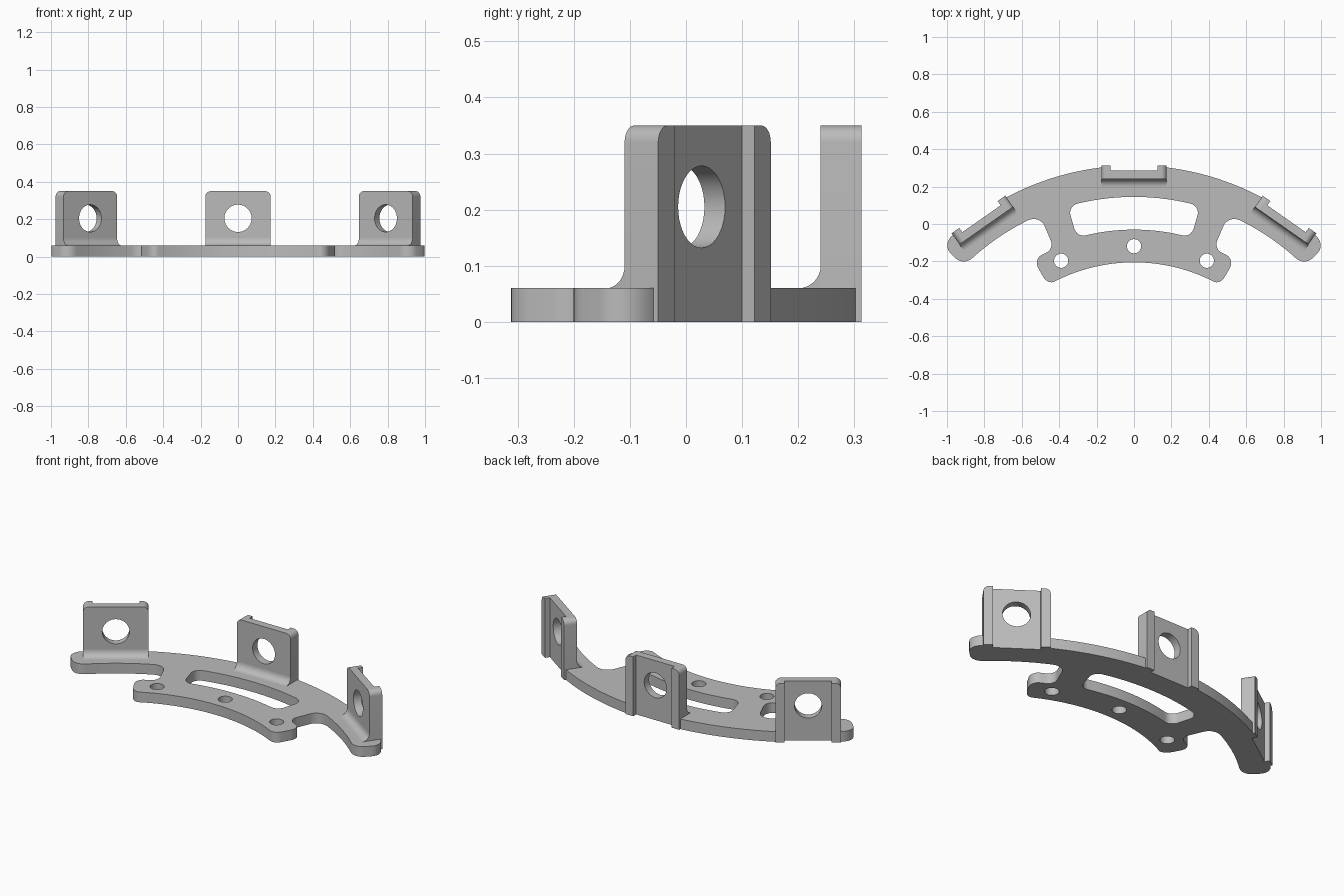
import bpy, bmesh, math
from mathutils import Matrix, Vector

if "Cube" in bpy.data.objects:
    bpy.data.objects.remove(bpy.data.objects["Cube"])

CY, MID = -1.137, 1.2          # arc centre and reference radius
THICK, TOP, HALF = 0.06, 0.35, 0.175
FRONT, WEB, BACK = 0.24, 0.285, 0.313

grey = bpy.data.materials.new("plain grey")
grey.use_nodes = True
grey.diffuse_color = (0.5, 0.5, 0.5, 1)
grey.node_tree.nodes["Principled BSDF"].inputs["Base Color"].default_value = (0.5, 0.5, 0.5, 1)


def rounded(corners, steps=8):
    """Fillet the corners (x, y, radius) of a right-angled outline."""
    out = []
    for i, (x, y, r) in enumerate(corners):
        p = Vector((x, y))
        a = (Vector(corners[i - 1][:2]) - p).normalized() * r
        b = (Vector(corners[(i + 1) % len(corners)][:2]) - p).normalized() * r
        if r == 0:
            out.append(p)
            continue
        for k in range(steps + 1):
            t = k / steps * math.pi / 2
            out.append(p + a * (1 - math.sin(t)) + b * (1 - math.cos(t)))
    return out


def bend(points):
    """Wrap an outline (arc length, radius) around the arc centre."""
    out = []
    for i, p in enumerate(points):
        q = points[(i + 1) % len(points)]
        n = max(1, math.ceil(abs(q.x - p.x) / 0.04))
        for k in range(n):
            u, r = p.lerp(q, k / n)
            out.append((r * math.sin(u / MID), CY + r * math.cos(u / MID)))
    return out


def polar(corners):
    return [(math.radians(a) * MID, r, f) for a, r, f in corners]


def prism(name, points, low, high, matrix=Matrix()):
    bm = bmesh.new()
    base = bm.faces.new([bm.verts.new((p[0], p[1], low)) for p in points])
    side = bmesh.ops.extrude_face_region(bm, geom=[base])["geom"]
    moved = [v for v in side if isinstance(v, bmesh.types.BMVert)]
    bmesh.ops.translate(bm, verts=moved, vec=(0, 0, high - low))
    bmesh.ops.transform(bm, matrix=matrix, verts=bm.verts)
    bmesh.ops.recalc_face_normals(bm, faces=bm.faces)
    mesh = bpy.data.meshes.new(name)
    bm.to_mesh(mesh)
    bm.free()
    mesh.materials.append(grey)
    obj = bpy.data.objects.new(name, mesh)
    bpy.context.collection.objects.link(obj)
    return obj


def activate(obj):
    bpy.ops.object.select_all(action='DESELECT')
    obj.select_set(True)
    bpy.context.view_layer.objects.active = obj


def cut(obj, cutter):
    cutter.hide_render = True
    mod = obj.modifiers.new("cut", 'BOOLEAN')
    mod.operation, mod.solver, mod.object = 'DIFFERENCE', 'EXACT', cutter
    activate(obj)
    bpy.ops.object.modifier_apply(modifier=mod.name)
    bpy.data.objects.remove(cutter)


def circle(x, y, r, n=40):
    return [(x + r * math.cos(2 * math.pi * k / n), y + r * math.sin(2 * math.pi * k / n))
            for k in range(n)]


def box(x, y0, y1):
    return [(-x, y0), (x, y0), (x, y1), (-x, y1)]


# Curved base plate: one half in (angle, radius, fillet), then mirrored
half = [(29.6, 0.932, 0.05), (29.6, 1.09, 0.055), (23, 1.09, 0.05),
        (23, 1.288, 0.065), (45, 1.288, 0.06), (45, 1.45, 0.06)]
whole = half + [(-a, r, f) for a, r, f in reversed(half)]
plate = prism("base_plate", bend(rounded(polar(whole))), 0, THICK)

# Slot and screw holes
slot = [(16, 1.107, 0.05), (16, 1.282, 0.05), (-16, 1.282, 0.05), (-16, 1.107, 0.05)]
cut(plate, prism("slot_cutter", bend(rounded(polar(slot))), -0.1, 0.2))
for angle in (-22.5, 0, 22.5):
    a = math.radians(angle)
    spot = circle(1.018 * math.sin(a), CY + 1.018 * math.cos(a), 0.038)
    cut(plate, prism("screw_hole_cutter", spot, -0.1, 0.2))

# Upright tabs with a channel in the back, a round hole and a fillet at the foot
upright = Matrix.Rotation(math.pi / 2, 4, 'X')                 # (x, z) outline, extruded to -y
sideways = Matrix(((0, 0, 1, 0), (1, 0, 0, 0), (0, 1, 0, 0), (0, 0, 0, 1)))  # (y, z) outline
pivot = Matrix.Translation((0, CY, 0))
parts = [plate]
for name, angle in (("right", 35), ("middle", 0), ("left", -35)):
    turn = pivot @ Matrix.Rotation(math.radians(angle), 4, 'Z') @ pivot.inverted()
    cut(plate, prism("seat_cutter", box(HALF, FRONT, 0.5), -0.1, 0.2, turn))

    outline = rounded([(-HALF, 0, 0), (HALF, 0, 0), (HALF, TOP, 0.03), (-HALF, TOP, 0.03)])
    tab = prism(name + "_tab", outline, -BACK, -FRONT, turn @ upright)
    cut(tab, prism("channel_cutter", box(0.125, WEB, 0.5), -0.1, 0.5, turn))
    cut(tab, prism("hole_cutter", circle(0, 0.205, 0.073), -0.5, 0, turn @ upright))

    r = 0.04
    arc = [(FRONT - r + r * math.sin(t), THICK + r - r * math.cos(t))
           for t in (k / 8 * math.pi / 2 for k in range(9))]
    foot = prism(name + "_tab_fillet", arc + [(FRONT, THICK)], -HALF, HALF, turn @ sideways)
    parts += [tab, foot]

for obj in parts:
    activate(obj)
    bpy.ops.object.shade_smooth_by_angle(angle=math.radians(30))
